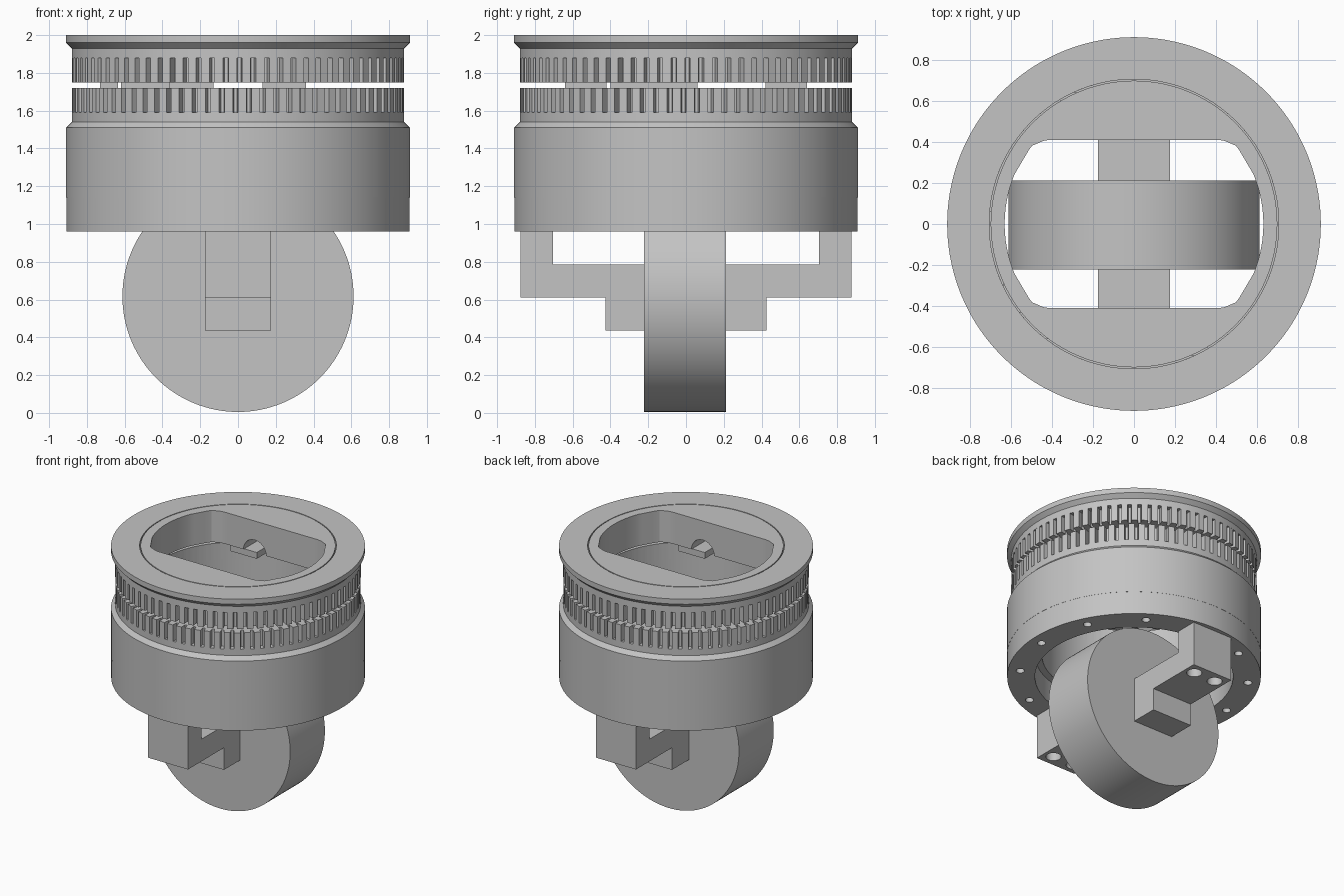
import bpy, bmesh
from math import cos, sin, pi, radians
from mathutils import Matrix

cube = bpy.data.objects.get("Cube")
if cube:
    bpy.data.objects.remove(cube, do_unlink=True)

grey = bpy.data.materials.new("plain grey")
grey.use_nodes = True
grey.diffuse_color = (0.55, 0.55, 0.55, 1)
grey.node_tree.nodes["Principled BSDF"].inputs["Base Color"].default_value = (0.55, 0.55, 0.55, 1)

SEG = 144


def make(name, bm):
    bmesh.ops.recalc_face_normals(bm, faces=bm.faces)
    mesh = bpy.data.meshes.new(name)
    bm.to_mesh(mesh)
    bm.free()
    mesh.materials.append(grey)
    ob = bpy.data.objects.new(name, mesh)
    bpy.context.collection.objects.link(ob)
    return ob


def activate(ob):
    bpy.ops.object.select_all(action='DESELECT')
    ob.select_set(True)
    bpy.context.view_layer.objects.active = ob


def smooth(ob):
    activate(ob)
    bpy.ops.object.shade_smooth_by_angle(angle=radians(25))


def circle(r, n=SEG):
    return [(r * cos(2 * pi * i / n), r * sin(2 * pi * i / n)) for i in range(n)]


def bridge(name, loops):
    """Closed tube of quads through a cycle of loops of 3D points."""
    bm = bmesh.new()
    rows = [[bm.verts.new(p) for p in loop] for loop in loops]
    n = len(rows[0])
    for a, b in zip(rows, rows[1:] + rows[:1]):
        for i in range(n):
            j = (i + 1) % n
            bm.faces.new((a[i], a[j], b[j], b[i]))
    return make(name, bm)


def lathe(name, profile):
    return bridge(name, [[(x, y, z) for x, y in circle(r)] for r, z in profile])


def ring(name, outer, inner, z0, z1):
    spec = [(outer, z0), (outer, z1), (inner, z1), (inner, z0)]
    return bridge(name, [[(x, y, z) for x, y in pts] for pts, z in spec])


def box(name, x, y, z):
    bm = bmesh.new()
    bmesh.ops.create_cube(bm, size=1)
    for v in bm.verts:
        v.co = [lo + (c + 0.5) * (hi - lo) for c, (lo, hi) in zip(v.co, (x, y, z))]
    return make(name, bm)


def add_cylinder(bm, r, depth, centre, axis='Z', seg=24):
    m = Matrix.Translation(centre)
    if axis == 'Y':
        m = m @ Matrix.Rotation(pi / 2, 4, 'X')
    bmesh.ops.create_cone(bm, cap_ends=True, segments=seg, radius1=r, radius2=r,
                          depth=depth, matrix=m)


def drill(ob, holes):
    """Cut cylinders given as (radius, depth, centre, axis)."""
    bm = bmesh.new()
    for h in holes:
        add_cylinder(bm, *h)
    cutter = make("cutter", bm)
    cutter.hide_render = True
    mod = ob.modifiers.new("holes", 'BOOLEAN')
    mod.object = cutter
    mod.solver = 'EXACT'
    activate(ob)
    bpy.ops.object.modifier_apply(modifier=mod.name)
    bpy.data.objects.remove(cutter, do_unlink=True)


def pocket_radius(a):
    # Rounded slot: flat long sides, clipped corners, curved ends
    c, s = abs(cos(a)), abs(sin(a))
    lines = [(0, 1, 0.41), (0.394, 0.919, 0.546), (0.863, 0.508, 0.625)]
    return min([0.63] + [d / (nx * c + ny * s) for nx, ny, d in lines
                         if nx * c + ny * s > 0.01])


# Lower housing, bolted base ring
housing = lathe("housing", [(0.66, 1.14), (0.91, 1.14), (0.91, 1.51), (0.88, 1.54),
                            (0.88, 1.59), (0.66, 1.59)])
base = lathe("base_ring", [(0.71, 0.96), (0.909, 0.96), (0.909, 1.14), (0.71, 1.14)])
drill(base, [(0.03, 0.2, (0.82 * cos(a), 0.82 * sin(a), 0.96), 'Z')
             for a in [radians(26 + 30 * i) for i in range(12)]])

# Two toothed rings with a narrow gap between them
TEETH = 76
radii = (0.88, 0.88, 0.835, 0.835)
steps = (0, 0.62, 0.68, 0.94)


def gear(name, bore, z0, z1, phase):
    angles = [2 * pi * (t + s + phase) / TEETH for t in range(TEETH) for s in steps]
    outer = [(radii[i % 4] * cos(a), radii[i % 4] * sin(a)) for i, a in enumerate(angles)]
    inner = [(bore * cos(a), bore * sin(a)) for a in angles]
    return ring(name, outer, inner, z0, z1)


gear("lower_toothed_ring", 0.66, 1.59, 1.72, 0)
gear("upper_toothed_ring", 0.705, 1.75, 1.88, 0.3)

# Top flange and slotted insert
flange = lathe("top_flange", [(0.705, 1.88), (0.88, 1.88), (0.88, 1.93), (0.91, 1.96),
                              (0.91, 2.0), (0.705, 2.0)])
slot = [(pocket_radius(2 * pi * i / SEG) * cos(2 * pi * i / SEG),
         pocket_radius(2 * pi * i / SEG) * sin(2 * pi * i / SEG)) for i in range(SEG)]
insert = ring("slotted_insert", circle(0.698), slot, 1.75, 2.0)
drill(insert, [(0.1, 0.3, (-0.14 * k, 0.45 * k, 1.75), 'Y') for k in (1, -1)])

# Spacers in the gap
for k, side in ((1, "front"), (-1, "back")):
    box(side + "_spacer", sorted((0.13 * k, 0.36 * k)), sorted((-0.64 * k, -0.42 * k)), (1.70, 1.75))
box("end_spacer", (-0.73, -0.635), (-0.4, 0.06), (1.70, 1.75))
box("corner_spacer", (-0.62, -0.36), (-0.56, -0.43), (1.70, 1.75))

# Wheel
bm = bmesh.new()
add_cylinder(bm, 0.612, 0.434, (0, -0.005, 0.617), 'Y', 128)
wheel = make("wheel", bm)

# Stepped brackets carrying the wheel
outline = [(0.2, 0.435), (0.425, 0.435), (0.425, 0.61), (0.875, 0.61),
           (0.875, 0.96), (0.705, 0.96), (0.705, 0.785), (0.2, 0.785)]
brackets = []
for k, side in ((-1, "front"), (1, "back")):
    bm = bmesh.new()
    face = bm.faces.new([bm.verts.new((-0.175, k * y, z)) for y, z in outline])
    ext = bmesh.ops.extrude_face_region(bm, geom=[face])["geom"]
    bmesh.ops.translate(bm, vec=(0.35, 0, 0),
                        verts=[g for g in ext if isinstance(g, bmesh.types.BMVert)])
    bracket = make(side + "_bracket", bm)
    drill(bracket, [(0.055, 0.2, (x, k * 0.785, 0.61), 'Z') for x in (-0.095, 0.095)])
    brackets.append(bracket)

for ob in [housing, base, flange, insert, wheel] + brackets:
    smooth(ob)
